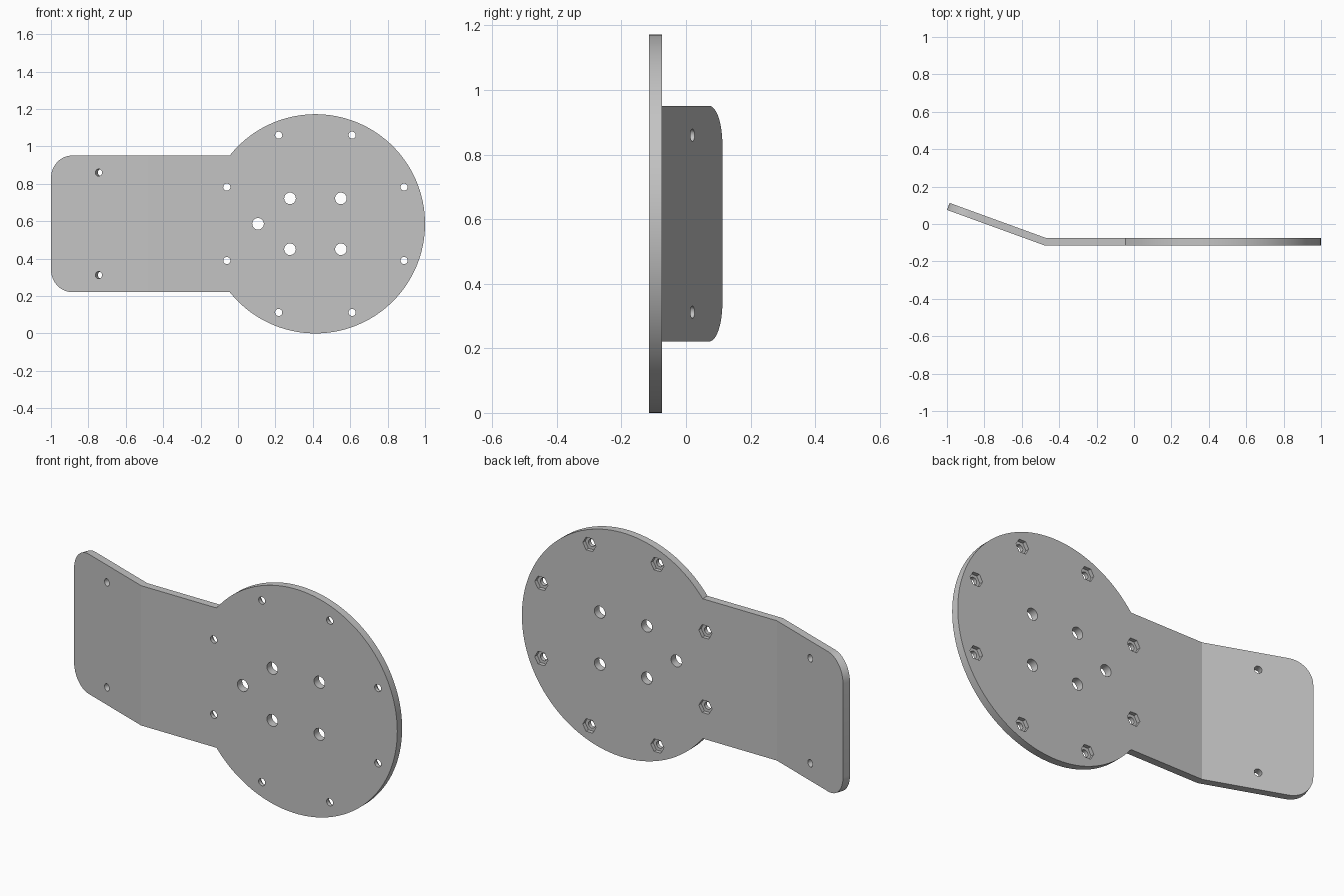
import bpy, bmesh
from math import sin, cos, tan, pi, radians, asin
from mathutils import Vector, Matrix

cube = bpy.data.objects.get("Cube")
if cube:
    bpy.data.objects.remove(cube, do_unlink=True)

grey = bpy.data.materials.new("light grey metal")
grey.use_nodes = True
colour = (0.55, 0.55, 0.55, 1)
grey.diffuse_color = colour
grey.node_tree.nodes["Principled BSDF"].inputs["Base Color"].default_value = colour

# Main dimensions
CX, CZ, R = 0.414, 0.586, 0.586       # disc
HALF, THICK, FRONT = 0.365, 0.04, -0.114
BEND_X, TILT, FLAP, CORNER = -0.48, radians(20), 0.553, 0.12
flap_dir = Vector((-cos(TILT), sin(TILT)))
flap_normal = Vector((sin(TILT), cos(TILT)))
bend = Vector((BEND_X, FRONT))


def make_object(name, bm):
    bmesh.ops.recalc_face_normals(bm, faces=bm.faces)
    mesh = bpy.data.meshes.new(name)
    bm.to_mesh(mesh)
    bm.free()
    mesh.materials.append(grey)
    obj = bpy.data.objects.new(name, mesh)
    bpy.context.collection.objects.link(obj)
    return obj


def place(kind, u, z, depth):
    """Point of the plate at distance u along it, on its front or back skin."""
    if kind == "flap":
        p = bend + flap_dir * u + flap_normal * depth
    elif kind == "bend":
        p = bend + Vector((depth * tan(TILT / 2), depth))
    else:
        p = Vector((u, FRONT + depth))
    return Vector((p.x, p.y, z))


# Outline: disc arc, bend line, rounded flap end
start = asin(HALF / R)
flat = []
for i in range(97):
    a = pi + start + (2 * pi - 2 * start) * i / 96
    flat.append(("flat", CX + R * cos(a), CZ + R * sin(a)))
flap = []
for sign in (1, -1):
    arc = [("flap", FLAP - CORNER + CORNER * sin(a), CZ + sign * (HALF - CORNER + CORNER * cos(a)))
           for a in (pi / 2 * i / 12 for i in range(13))]
    flap += arc if sign > 0 else arc[::-1]
outline = flat + [("bend", 0, CZ + HALF)] + flap + [("bend", 0, CZ - HALF)]

# Bent mounting plate
bm = bmesh.new()
skins = [[bm.verts.new(place(*p, depth)) for p in outline] for depth in (0, THICK)]
n, m = len(outline), len(flat)
for skin in skins:
    bm.faces.new(skin[:m + 1] + [skin[-1]])
    bm.faces.new(skin[m:])
for i in range(n):
    j = (i + 1) % n
    bm.faces.new((skins[0][i], skins[0][j], skins[1][j], skins[1][i]))
plate = make_object("mounting_plate", bm)

# Cutters for the holes and nut pockets
cutters = bmesh.new()


def drill(x, y, z, radius, length, sides=32, turn=0):
    matrix = (Matrix.Translation((x, y, z)) @ Matrix.Rotation(turn, 4, "Z")
              @ Matrix.Rotation(pi / 2, 4, "X") @ Matrix.Rotation(pi / 2, 4, "Z"))
    bmesh.ops.create_cone(cutters, cap_ends=True, segments=sides, radius1=radius,
                          radius2=radius, depth=length, matrix=matrix)


def cut(name):
    global cutters
    cutter = make_object(name, cutters)
    cutters = bmesh.new()
    cutter.hide_render = True
    mod = plate.modifiers.new(name, "BOOLEAN")
    mod.operation, mod.solver, mod.object = "DIFFERENCE", "EXACT", cutter
    bpy.context.view_layer.objects.active = plate
    bpy.ops.object.modifier_apply(modifier=name)
    bpy.data.objects.remove(cutter, do_unlink=True)


mid = FRONT + THICK / 2
ring = [(CX + 0.513 * cos(a), CZ + 0.513 * sin(a)) for a in (pi / 8 + pi / 4 * i for i in range(8))]
# Hexagonal nut pockets on the back
for x, z in ring:
    drill(x, FRONT + THICK, z, 0.038, THICK, 6)
cut("nut_pockets")
# Bolt ring, centre holes and flap holes
for x, z in ring:
    drill(x, mid, z, 0.019, 0.2)
for sx in (-1, 1):
    for sz in (-1, 1):
        drill(CX + sx * 0.136, mid, CZ + sz * 0.136, 0.031, 0.2)
drill(0.107, mid, CZ, 0.031, 0.2)
centre = bend + flap_dir * 0.282 + flap_normal * THICK / 2
for sz in (-1, 1):
    drill(centre.x, centre.y, CZ + sz * 0.274, 0.019, 0.2, turn=-TILT)
cut("bolt_holes")

# Smooth rims, sharp edges
bpy.ops.object.select_all(action="DESELECT")
plate.select_set(True)
bpy.context.view_layer.objects.active = plate
bpy.ops.object.shade_smooth_by_angle(angle=radians(15))
